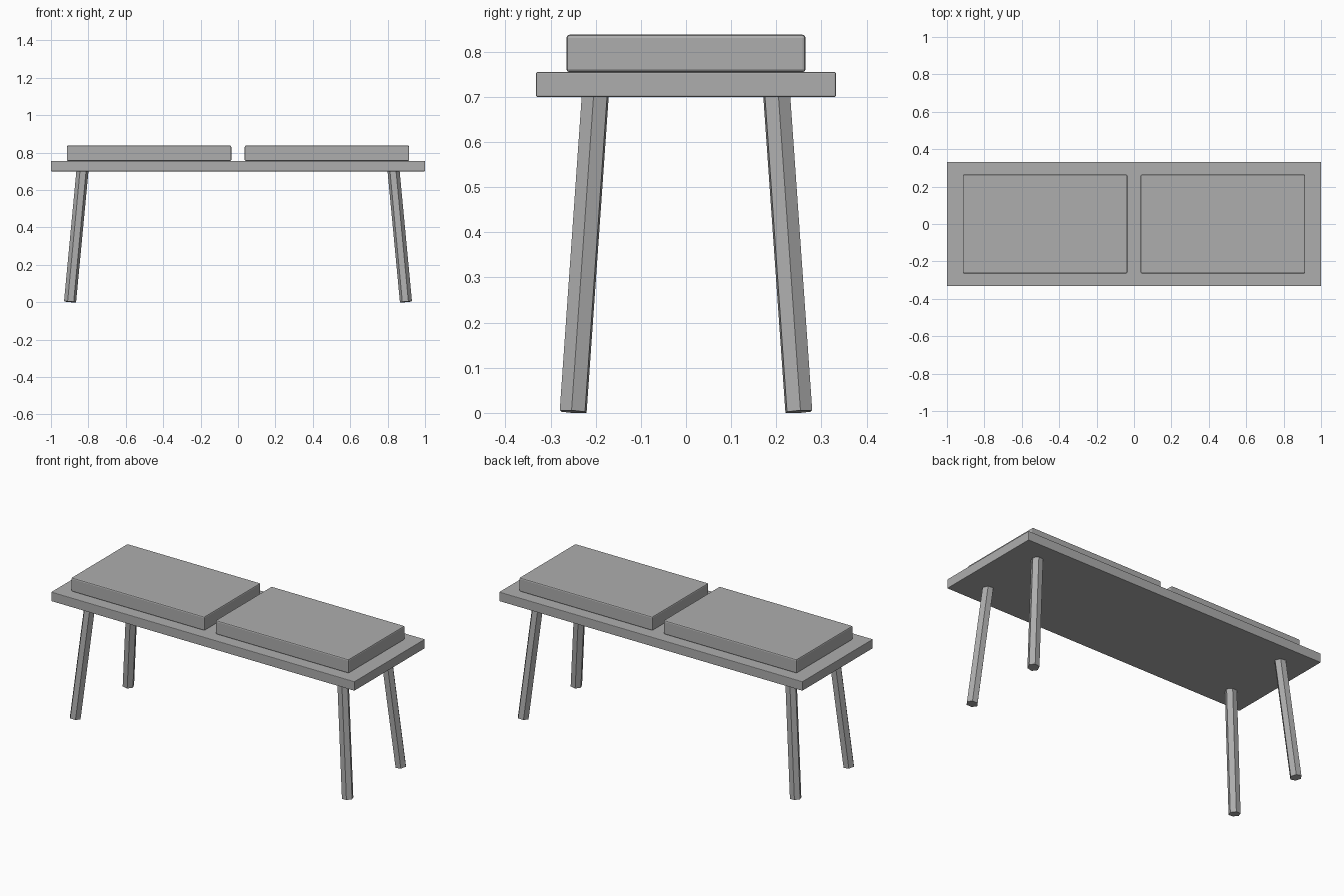
import bpy, bmesh, math
from mathutils import Vector, Matrix

if "Cube" in bpy.data.objects:
    bpy.data.objects.remove(bpy.data.objects["Cube"])

grey = bpy.data.materials.new("plain grey")
grey.diffuse_color = (0.42, 0.42, 0.42, 1)
grey.use_nodes = True
grey.node_tree.nodes["Principled BSDF"].inputs["Base Color"].default_value = grey.diffuse_color


def add_object(name, bm):
    mesh = bpy.data.meshes.new(name)
    bm.to_mesh(mesh)
    bm.free()
    mesh.materials.append(grey)
    obj = bpy.data.objects.new(name, mesh)
    bpy.context.collection.objects.link(obj)
    return obj


def slab(name, low, high, bevel):
    """Box between two corners with softened edges."""
    low, high = Vector(low), Vector(high)
    bm = bmesh.new()
    bmesh.ops.create_cube(bm, size=1, matrix=Matrix.Translation((low + high) / 2)
                          @ Matrix.Diagonal((*(high - low), 1)))
    obj = add_object(name, bm)
    mod = obj.modifiers.new("soft edges", 'BEVEL')
    mod.width, mod.segments = bevel, 2


def leg(name, sx, sy):
    """Six-sided leg splayed outward, one flat facing along the splay."""
    foot = Vector((0.898 * sx, 0.250 * sy, 0.0025))
    top = Vector((0.831 * sx, 0.2005 * sy, 0.71))
    axis = (top - foot).normalized()
    out = Vector((foot.x - top.x, foot.y - top.y, 0))
    out = (out - axis * out.dot(axis)).normalized()
    side = axis.cross(out)
    rot = Matrix((out, side, axis)).transposed().to_4x4()
    spin = Matrix.Rotation(math.radians(30), 4, 'Z')
    # create_cone starts its ring on an axis, so pick the spin giving a flat at +x
    bm = bmesh.new()
    bmesh.ops.create_cone(bm, cap_ends=True, segments=6, radius1=0.0325,
                          radius2=0.0325, depth=(top - foot).length)
    if max(v.co.x for v in bm.verts) > 0.0315:
        bm.transform(spin)
    bm.transform(Matrix.Translation((foot + top) / 2) @ rot)
    add_object(name, bm)


# Bench top
slab("seat_board", (-1, -0.332, 0.70), (1, 0.332, 0.755), 0.003)

# Two seat cushions
for label, x0, x1 in (("left", -0.915, -0.036), ("right", 0.036, 0.915)):
    slab(label + "_cushion", (x0, -0.265, 0.755), (x1, 0.265, 0.838), 0.007)

# Four legs
for xn, sx in (("left", -1), ("right", 1)):
    for yn, sy in (("front", -1), ("back", 1)):
        leg(f"{yn}_{xn}_leg", sx, sy)
